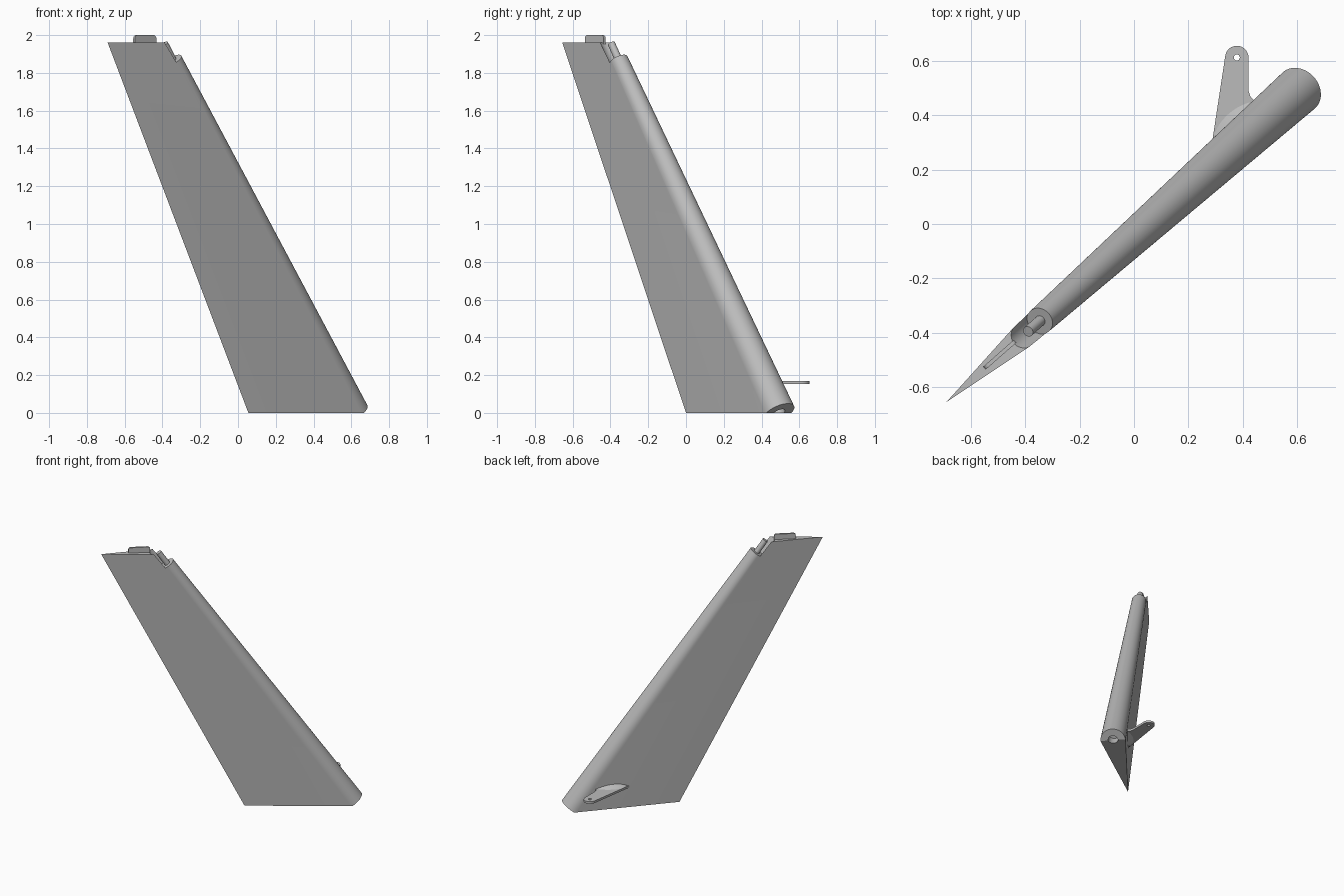
import bpy, bmesh, math
from mathutils import Vector

if "Cube" in bpy.data.objects:
    bpy.data.objects.remove(bpy.data.objects["Cube"])

grey = bpy.data.materials.new("light_grey")
grey.diffuse_color = (0.5, 0.5, 0.5, 1)
grey.use_nodes = True
grey.node_tree.nodes["Principled BSDF"].inputs["Base Color"].default_value = grey.diffuse_color


def finish(name, bm, smooth=True):
    bmesh.ops.recalc_face_normals(bm, faces=bm.faces)
    me = bpy.data.meshes.new(name)
    bm.to_mesh(me)
    bm.free()
    me.materials.append(grey)
    ob = bpy.data.objects.new(name, me)
    bpy.context.collection.objects.link(ob)
    if smooth:
        shade(ob)
    return ob


def shade(ob):
    bpy.ops.object.select_all(action='DESELECT')
    ob.select_set(True)
    bpy.context.view_layer.objects.active = ob
    bpy.ops.object.shade_smooth_by_angle(angle=math.radians(30))


def loft(bm, rings):
    """Skin closed rings of equal length and cap both ends."""
    vs = [[bm.verts.new(p) for p in r] for r in rings]
    n = len(vs[0])
    for a, b in zip(vs, vs[1:]):
        for i in range(n):
            bm.faces.new((a[i], a[(i + 1) % n], b[(i + 1) % n], b[i]))
    bm.faces.new(vs[0])
    bm.faces.new(vs[-1])


def rod(name, p, q, r, segs=48, smooth=True):
    bm = bmesh.new()
    rot = (q - p).to_track_quat('Z', 'Y')
    ring = [rot @ Vector((r * math.cos(t), r * math.sin(t), 0))
            for t in (2 * math.pi * i / segs for i in range(segs))]
    loft(bm, [[p + v for v in ring], [q + v for v in ring]])
    return finish(name, bm, smooth)


def cut(ob, cutter):
    m = ob.modifiers.new("cut", 'BOOLEAN')
    m.operation, m.solver, m.object = 'DIFFERENCE', 'EXACT', cutter
    bpy.ops.object.select_all(action='DESELECT')
    bpy.context.view_layer.objects.active = ob
    ob.select_set(True)
    bpy.ops.object.modifier_apply(modifier=m.name)
    bpy.data.objects.remove(cutter)


# Leaning hinge line, trailing edge and nose radius by height
def hinge(z):
    return Vector((0.607 - 0.5097 * z, 0.492 - 0.4538 * z, z))


def trailing(z):
    return Vector((0.055 - 0.3801 * z, -0.3342 * z, z))


def radius(z):
    return 0.0888 - 0.0204 * z


axis = (hinge(1) - hinge(0)).normalized()


# Blade: round nose with flanks running tangent to a sharp trailing edge
def section(z, n=40):
    c, te, b = hinge(z), trailing(z), radius(z)
    u = (c - te).normalized()
    w = Vector((-u.y, u.x, 0))
    a = b / axis.z
    end = math.pi - math.acos(a / (c - te).length)
    arc = [-end + 2 * end * i / n for i in range(n + 1)]
    return [te] + [c + u * a * math.cos(t) + w * b * math.sin(t) for t in arc]


bm = bmesh.new()
loft(bm, [section(-0.15), section(2.1)])
for co, no in ((Vector((0, 0, 1.96)), Vector((0, 0, 1))),
               (Vector((0, 0, 0)), Vector((0, 0, -1))),
               (hinge(0), -axis)):
    res = bmesh.ops.bisect_plane(bm, geom=bm.verts[:] + bm.edges[:] + bm.faces[:],
                                 plane_co=co, plane_no=no, dist=1e-5, clear_outer=True)
    bmesh.ops.holes_fill(bm, edges=[e for e in bm.edges if e.is_boundary], sides=0)
blade = finish("blade", bm, False)

# Notch around the upper hinge pin, and lower pin socket
cut(blade, rod("notch_cutter", hinge(1.868), hinge(2.3), 0.053, smooth=False))
cut(blade, rod("socket_cutter", hinge(-0.1), hinge(0.08), 0.035, smooth=False))
shade(blade)

# Upper hinge pin
rod("hinge_pin", hinge(1.85), hinge(1.955), 0.02)

# Top tab: thin plate with rounded upper corners, along the chord
bm = bmesh.new()
p, q = Vector((-0.55, -0.53, 0)), Vector((-0.437, -0.431, 0))
d = (q - p).normalized()
side = Vector((-d.y, d.x, 0)) * 0.007
length, r, top = (q - p).length, 0.018, 2.0
prof = [(0, 1.94), (length, 1.94)]
for cx, start in ((length - r, 0), (r, 90)):
    for k in range(7):
        t = math.radians(start + 15 * k)
        prof.append((cx + r * math.cos(t), top - r + r * math.sin(t)))
loft(bm, [[p + d * s + Vector((0, 0, z)) + o for s, z in prof] for o in (side, -side)])
finish("top_tab", bm)

# Control horn: flat arm with a round drilled tip
tip = Vector((0.378, 0.612))
outline = [(0.30, 0.20), (0.46, 0.36), (0.47, 0.44), (0.442, 0.455), (0.428, 0.468), (0.421, 0.49)]
for k in range(17):
    t = math.radians(-2 + 176 * k / 16)
    outline.append((tip.x + 0.043 * math.cos(t), tip.y + 0.043 * math.sin(t)))
outline += [(0.29, 0.32), (0.275, 0.22)]
bm = bmesh.new()
loft(bm, [[(x, y, z) for x, y in outline] for z in (0.152, 0.168)])
horn = finish("control_horn", bm, False)
cut(horn, rod("hole_cutter", Vector((*tip, 0.1)), Vector((*tip, 0.2)), 0.011, 24, False))
shade(horn)

# Root fillet above and below the horn, shrinking into the blade
bm = bmesh.new()
rings = []
for z, R in ((0.125, 0.155), (0.152, 0.2), (0.168, 0.2), (0.195, 0.155)):
    arc = [math.radians(103 + 60 * k / 20) for k in range(21)]
    ring = [(0.48 + R * math.cos(t), 0.2545 + R * math.sin(t), z) for t in arc]
    rings.append(ring + [(0.32, 0.22, z), (0.44, 0.34, z)])
loft(bm, rings)
finish("horn_fillet", bm)
